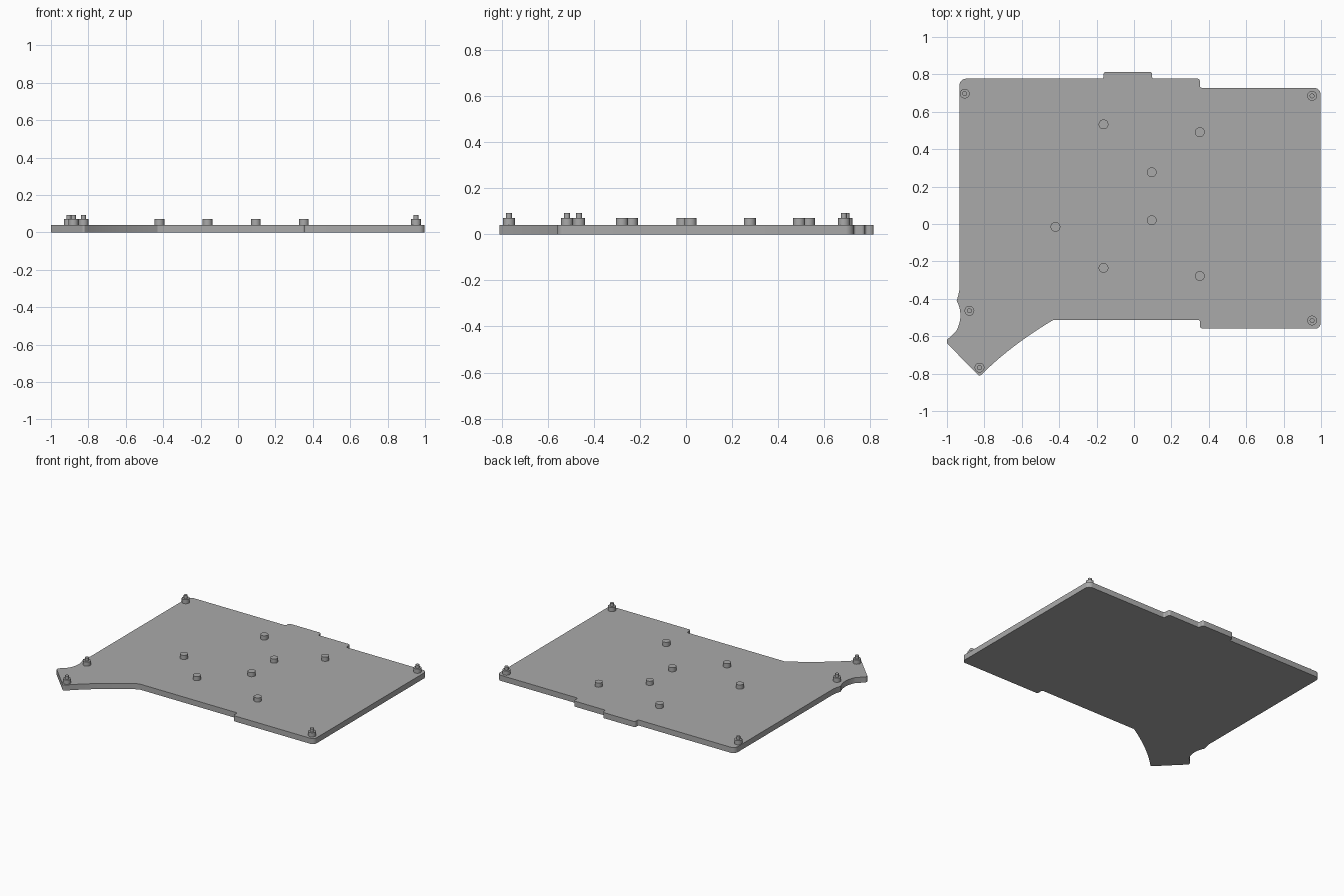
import bpy, bmesh, math
from mathutils import Vector

cube = bpy.data.objects.get("Cube")
if cube:
    bpy.data.objects.remove(cube, do_unlink=True)

grey = bpy.data.materials.new("plain grey")
grey.use_nodes = True
COLOR = (0.4, 0.4, 0.4, 1)
grey.diffuse_color = COLOR
grey.node_tree.nodes["Principled BSDF"].inputs["Base Color"].default_value = COLOR

PLATE_TOP, POST_TOP, PIN_TOP = 0.04, 0.07, 0.092


def finish(name, bm):
    bmesh.ops.recalc_face_normals(bm, faces=bm.faces)
    mesh = bpy.data.meshes.new(name)
    bm.to_mesh(mesh)
    bm.free()
    mesh.materials.append(grey)
    ob = bpy.data.objects.new(name, mesh)
    bpy.context.collection.objects.link(ob)
    bpy.ops.object.select_all(action="DESELECT")
    ob.select_set(True)
    bpy.context.view_layer.objects.active = ob
    bpy.ops.object.shade_smooth_by_angle(angle=math.radians(30))
    return ob


def rounded(corners, steps=6):
    """Round every (x, y, radius) corner; zero keeps the point sharp."""
    out = []
    for i, (x, y, r) in enumerate(corners):
        p = Vector((x, y))
        if r == 0:
            out.append(p)
            continue
        a = (Vector(corners[i - 1][:2]) - p).normalized()
        b = (Vector(corners[(i + 1) % len(corners)][:2]) - p).normalized()
        half = a.angle(b) / 2
        reach = r / math.tan(half)
        center = p + (a + b).normalized() * r / math.sin(half)
        start, end = p + a * reach - center, p + b * reach - center
        for s in range(steps + 1):
            t = s / steps
            out.append(center + start.lerp(end, t).normalized() * r)
    return out


def bow(start, mid, end, steps=12):
    """Sharp points on a curve passing through mid."""
    a, m, b = Vector(start), Vector(mid), Vector(end)
    ctrl = 2 * m - (a + b) / 2
    pts = []
    for s in range(steps + 1):
        t = s / steps
        p = a * (1 - t) ** 2 + ctrl * 2 * t * (1 - t) + b * t * t
        pts.append((p.x, p.y, 0))
    return pts


# Plate outline, clockwise from the back edge
outline = [
    (-0.933, 0.777, 0.035),
    (-0.163, 0.777, 0.01), (-0.163, 0.814, 0.015),
    (0.097, 0.814, 0.015), (0.097, 0.777, 0.01),
    (0.353, 0.777, 0.015), (0.353, 0.728, 0.01),
    (0.998, 0.728, 0.035), (0.998, -0.56, 0.03),
    (0.353, -0.56, 0.015), (0.353, -0.512, 0.012),
]
outline += bow((-0.43, -0.512), (-0.636, -0.65), (-0.805, -0.795))
outline += [(-0.825, -0.815, 0.012), (-1.0, -0.638, 0.008), (-1.0, -0.62, 0.008)]
outline += bow((-0.95, -0.572), (-0.928, -0.49), (-0.948, -0.41))
outline += bow((-0.945, -0.4), (-0.935, -0.36), (-0.933, -0.33), 4)

bm = bmesh.new()
base = bm.faces.new([bm.verts.new((p.x, p.y, 0)) for p in rounded(outline)])
top = bmesh.ops.extrude_face_region(bm, geom=[base])["geom"]
bmesh.ops.translate(bm, vec=(0, 0, PLATE_TOP),
                    verts=[g for g in top if isinstance(g, bmesh.types.BMVert)])
finish("base_plate", bm)


def post(name, x, y, profile, sides=32):
    """Turn a (radius, height) profile into a capped post."""
    bm = bmesh.new()
    rings = []
    for r, z in profile:
        rings.append([bm.verts.new((x + r * math.cos(k * math.tau / sides),
                                    y + r * math.sin(k * math.tau / sides), z))
                      for k in range(sides)])
    for low, high in zip(rings, rings[1:]):
        for k in range(sides):
            n = (k + 1) % sides
            bm.faces.new((low[k], low[n], high[n], high[k]))
    bm.faces.new(rings[0])
    bm.faces.new(rings[-1])
    finish(name, bm)


# Plain support posts
SUPPORT = [(0.026, PLATE_TOP - 0.005), (0.026, POST_TOP)]
for i, (x, y) in enumerate([(-0.163, 0.533), (0.352, 0.491), (0.095, 0.277),
                            (0.095, 0.02), (-0.42, -0.015), (-0.163, -0.235),
                            (0.352, -0.278)]):
    post(f"support_post_{i + 1}", x, y, SUPPORT)

# Stepped posts with a locating pin
PINNED = SUPPORT + [(0.013, POST_TOP), (0.013, PIN_TOP)]
for i, (x, y) in enumerate([(-0.905, 0.697), (0.952, 0.685), (0.952, -0.516),
                            (-0.88, -0.464), (-0.826, -0.768)]):
    post(f"pin_post_{i + 1}", x, y, PINNED)
